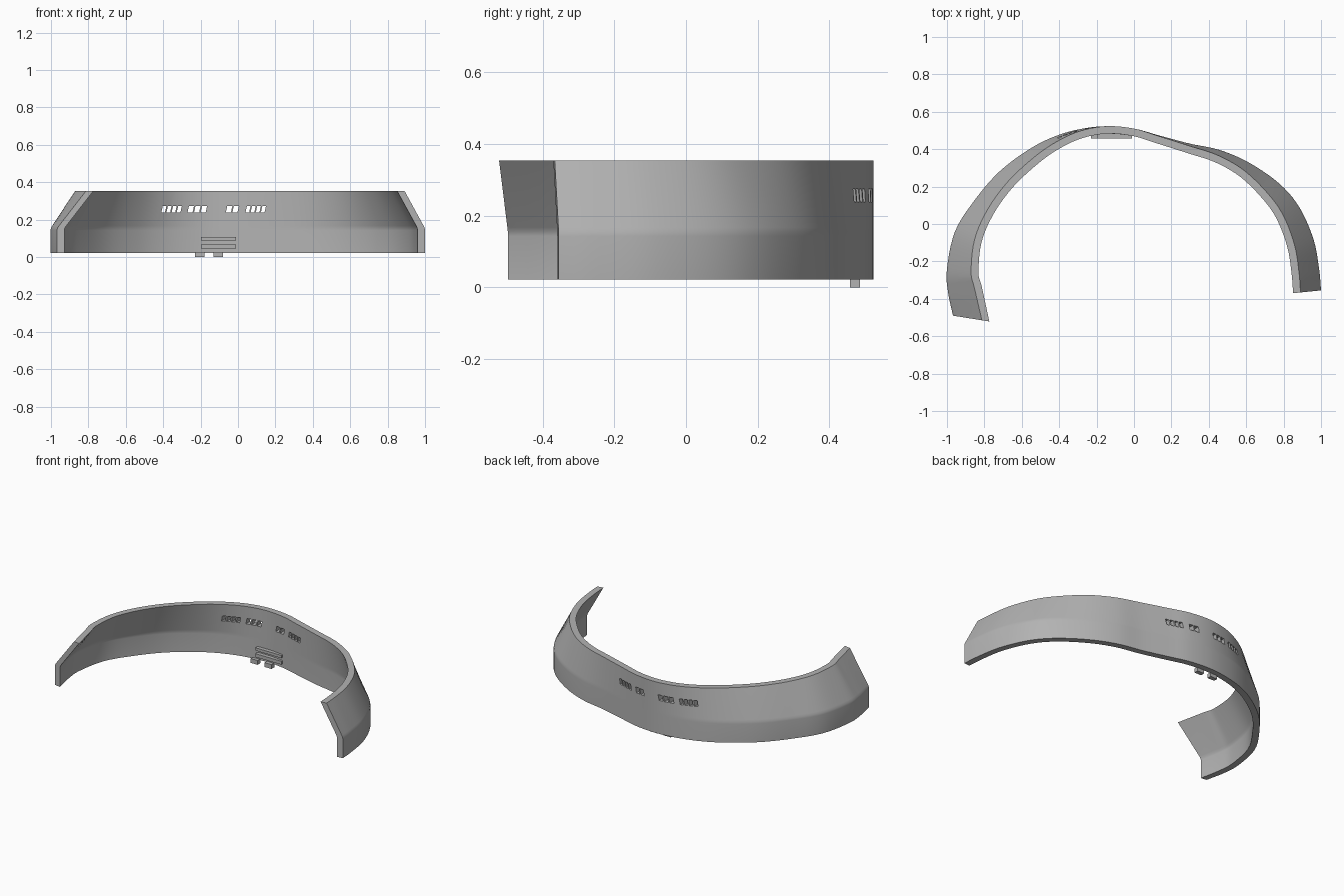
import bpy
import bmesh
from mathutils import Vector

default_cube = bpy.data.objects.get("Cube")
if default_cube:
    bpy.data.objects.remove(default_cube, do_unlink=True)

BOTTOM, CREASE, TOP = 0.022, 0.155, 0.353
WALL = 0.04
STEPS = 5

# Outer outline seen from above: x, y and how far the rim leans inward there
OUTLINE = [
    (-.968, -.49, .157), (-.995, -.36, .143), (-1, -.24, .13), (-.957, -.04, .113),
    (-.85, .13, .085), (-.72, .28, .07), (-.56, .4, .05), (-.425, .468, .03),
    (-.29, .507, .01), (-.147, .523, 0), (0, .51, 0), (.136, .473, .004),
    (.297, .43, .012), (.457, .396, .03), (.617, .327, .05), (.778, .215, .082),
    (.885, .088, .097), (.96, -.083, .106), (.99, -.243, .109), (1, -.355, .11),
]


def make_material(name, rgb):
    mat = bpy.data.materials.new(name)
    mat.use_nodes = True
    color = (*rgb, 1)
    mat.diffuse_color = color
    mat.node_tree.nodes["Principled BSDF"].inputs["Base Color"].default_value = color
    return mat


grey = make_material("plain grey", (.45, .45, .45))


def make_object(name, bm):
    bmesh.ops.recalc_face_normals(bm, faces=bm.faces)
    mesh = bpy.data.meshes.new(name)
    bm.to_mesh(mesh)
    bm.free()
    mesh.materials.append(grey)
    obj = bpy.data.objects.new(name, mesh)
    bpy.context.collection.objects.link(obj)
    return obj


def add_box(bm, low, high, shear=0):
    """Box between two corners; shear shifts its top along x."""
    verts = bmesh.ops.create_cube(bm, size=1)["verts"]
    low, high = Vector(low), Vector(high)
    for v in verts:
        lean = shear * v.co.z
        v.co = (low + high) / 2 + v.co * (high - low)
        v.co.x += lean
    return verts


def smooth_path(points):
    """Catmull-Rom curve through the points."""
    pts = [2 * points[0] - points[1], *points, 2 * points[-1] - points[-2]]
    path = []
    for a, b, c, d in zip(pts, pts[1:], pts[2:], pts[3:]):
        for k in range(STEPS):
            t = k / STEPS
            path.append(b + t / 2 * ((c - a) + t * ((2 * a - 5 * b + 4 * c - d)
                        + t * (3 * b - a - 3 * c + d))))
    return path + [points[-1]]


# Inward directions along the outline, with angled cuts at both ends
base = [Vector((x, y, 0)) for x, y, lean in OUTLINE]
inward = []
for i in range(len(base)):
    along = base[min(i + 1, len(base) - 1)] - base[max(i - 1, 0)]
    inward.append(Vector((along.y, -along.x, 0)).normalized())
inward[0] = Vector((1, -.16, 0)).normalized()
inward[-1] = Vector((-1, -.1, 0)).normalized()


def wall_row(z, lean_factor, depth):
    row = [p + n * (item[2] * lean_factor + depth)
           for p, n, item in zip(base, inward, OUTLINE)]
    return [Vector((p.x, p.y, z)) for p in smooth_path(row)]


# Curved band: upright below the crease, leaning inward above it
levels = [(BOTTOM, 0), (CREASE - .012, 0), (CREASE, .02), (CREASE + .012, .07), (TOP, 1)]
rows = [wall_row(z, f, 0) for z, f in levels]
rows += [wall_row(z, f, WALL) for z, f in reversed(levels)]
bm = bmesh.new()
grid = [[bm.verts.new(p) for p in row] for row in rows]
for i, row in enumerate(grid):
    following = grid[(i + 1) % len(grid)]
    for j in range(len(row) - 1):
        bm.faces.new((row[j], row[j + 1], following[j + 1], following[j]))
for end in (0, -1):
    for k in range(len(levels) - 1):
        m = len(grid) - 1 - k
        bm.faces.new((grid[k][end], grid[k + 1][end], grid[m - 1][end], grid[m][end]))
band = make_object("curved_band", bm)

# Vent slots cut through the back of the band
bm = bmesh.new()
for start, stop, count in ((-.41, -.3, 4), (-.27, -.165, 3), (-.065, .005, 2), (.04, .15, 4)):
    pitch = (stop - start) / count
    for k in range(count):
        x = start + k * pitch
        add_box(bm, (x + .004, .3, .238), (x + pitch - .004, .7, .274), .008)
cutter = make_object("vent_cutter", bm)
cutter.hide_render = True
cutter.hide_set(True)
cut = band.modifiers.new("vents", "BOOLEAN")
cut.operation = "DIFFERENCE"
cut.solver = "EXACT"
cut.object = cutter
bpy.context.view_layer.objects.active = band
band.select_set(True)
bpy.ops.object.modifier_apply(modifier=cut.name)
bpy.data.objects.remove(cutter, do_unlink=True)
bpy.ops.object.shade_smooth_by_angle(angle=.5)

# Ledges on the inner wall
for name, low, high in (("upper_ledge", .088, .106), ("lower_ledge", .046, .068)):
    bm = bmesh.new()
    add_box(bm, (-.197, .458, low), (-.01, .495, high))
    make_object(name, bm)

# Small pegs under the lower edge
for name, x in (("right_peg", -.205), ("left_peg", -.105)):
    bm = bmesh.new()
    add_box(bm, (x - .025, .457, 0), (x + .025, .485, BOTTOM + .006))
    make_object(name, bm)
